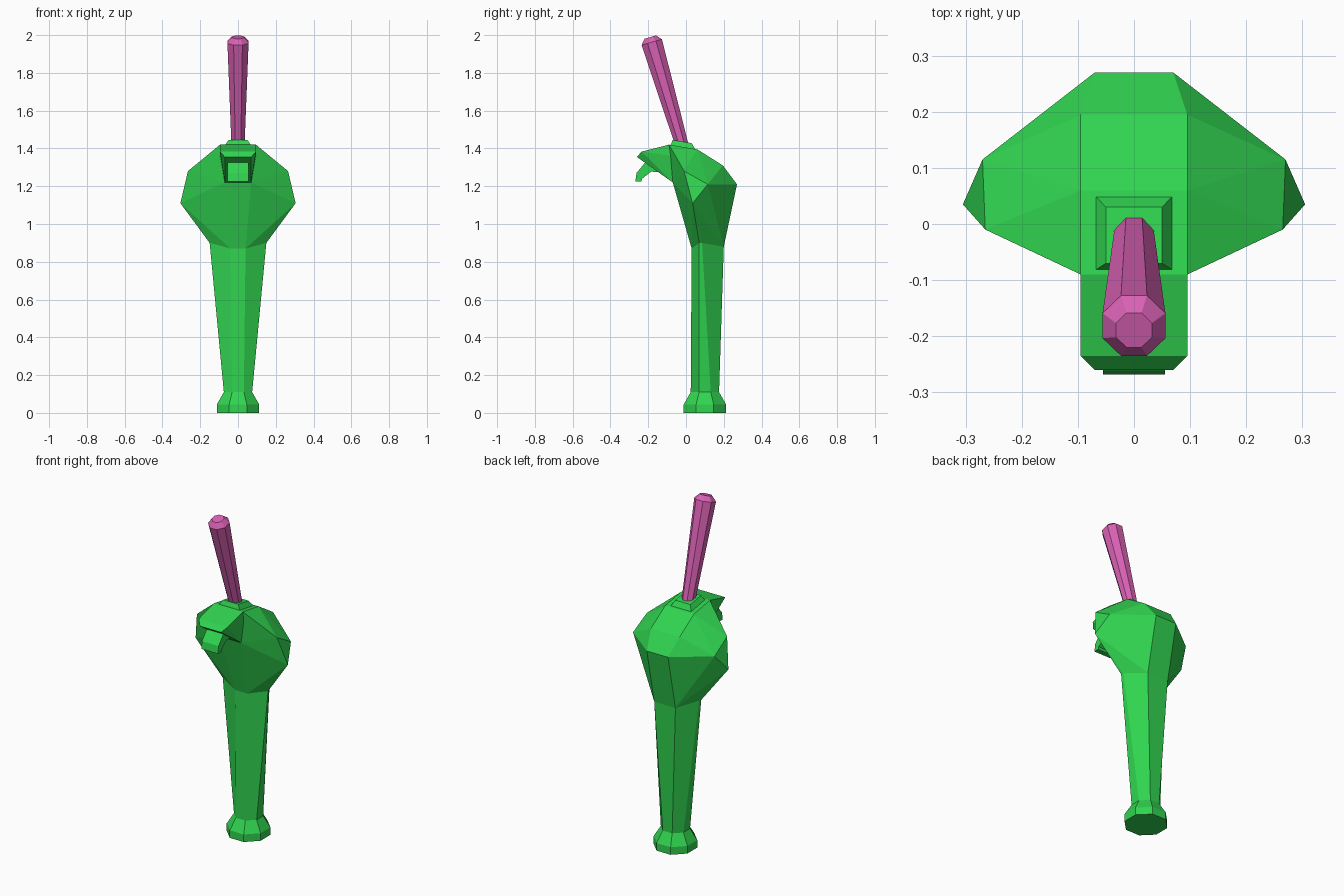
import bpy, bmesh, math
from mathutils import Vector, Matrix

if "Cube" in bpy.data.objects:
    bpy.data.objects.remove(bpy.data.objects["Cube"])


def material(name, rgb):
    m = bpy.data.materials.new(name)
    m.diffuse_color = (*rgb, 1)
    m.use_nodes = True
    m.node_tree.nodes["Principled BSDF"].inputs["Base Color"].default_value = m.diffuse_color
    return m


GREEN = material("green", (0.03, 0.66, 0.08))
PINK = material("pink", (0.70, 0.12, 0.46))


def finish(name, bm, mat):
    bmesh.ops.recalc_face_normals(bm, faces=bm.faces)
    me = bpy.data.meshes.new(name)
    bm.to_mesh(me)
    bm.free()
    me.materials.append(mat)
    ob = bpy.data.objects.new(name, me)
    bpy.context.collection.objects.link(ob)
    return ob


def loft(name, rings, mat):
    """Skin a stack of equal-sized point rings and cap both ends."""
    bm = bmesh.new()
    rows = [[bm.verts.new(p) for p in r] for r in rings]
    n = len(rows[0])
    for a, b in zip(rows, rows[1:]):
        for i in range(n):
            j = (i + 1) % n
            bm.faces.new((a[i], a[j], b[j], b[i]))
    bm.faces.new(rows[0][::-1])
    bm.faces.new(rows[-1])
    return finish(name, bm, mat)


def hull(name, half, mat):
    """Convex solid from points mirrored across x."""
    bm = bmesh.new()
    for x, y, z in half:
        bm.verts.new((x, y, z))
        bm.verts.new((-x, y, z))
    res = bmesh.ops.convex_hull(bm, input=bm.verts)
    junk = [v for v in res["geom_interior"] if isinstance(v, bmesh.types.BMVert)]
    bmesh.ops.delete(bm, geom=junk, context='VERTS')
    bmesh.ops.dissolve_limit(bm, angle_limit=math.radians(1), verts=bm.verts, edges=bm.edges)
    return finish(name, bm, mat)


def octagon(apothem, m):
    """Flat-sided octagon, first point right of the front face."""
    r = apothem / math.cos(math.pi / 8)
    return [m @ Vector((r * math.cos(a), r * math.sin(a), 0))
            for a in (math.radians(-67.5 + 45 * i) for i in range(8))]


# Handle: octagonal foot, flaring shaft
neck_half = [(0.04, 0.03, 0.87), (0.15, 0.07, 0.90), (0.146, 0.085, 0.90), (0.07, 0.20, 0.88)]
neck = neck_half + [(-x, y, z) for x, y, z in reversed(neck_half)]
foot = [octagon(a, Matrix.Translation((0, 0.10, z)))
        for a, z in ((0.112, 0), (0.112, 0.045), (0.075, 0.11))]
loft("handle", foot + [neck], GREEN)

# Bulging faceted head
hull("head", neck_half + [
    (0.305, 0.035, 1.11), (0.27, 0.115, 1.21), (0.265, -0.01, 1.28),
    (0.07, 0.27, 1.21), (0.095, 0.195, 1.31), (0.095, 0.06, 1.395),
    (0.095, -0.09, 1.42), (0.07, -0.07, 1.22)], GREEN)

# Hood overhanging the front
hull("hood", [
    (0.095, -0.09, 1.42), (0.095, -0.235, 1.383), (0.07, -0.26, 1.355),
    (0.07, -0.07, 1.22), (0.095, 0.0, 1.35), (0.07, 0.0, 1.25)], GREEN)

# Bent tongue hanging under the hood
tongue = [(-0.268, 1.226), (-0.262, 1.27), (-0.215, 1.327), (-0.16, 1.33),
          (-0.13, 1.275), (-0.185, 1.277), (-0.232, 1.24), (-0.236, 1.226)]
loft("tongue", [[(x, y, z) for y, z in tongue] for x in (-0.055, 0.055)], GREEN)

# Square tapered collar around the stick socket
hull("collar", [
    (0.069, -0.082, 1.417), (0.069, 0.05, 1.394),
    (0.05, -0.07, 1.445), (0.05, 0.03, 1.428)], GREEN)

# Leaning octagonal stick with a chamfered tip
start, direction = Vector((0, -0.025, 1.43)), Vector((0, -0.157, 0.535)).normalized()
lean = Matrix.Rotation(math.atan2(-direction.y, direction.z), 4, 'X')
loft("stick", [octagon(a, Matrix.Translation(start + direction * d) @ lean)
               for a, d in ((0.034, -0.03), (0.056, 0.555), (0.032, 0.583))], PINK)
